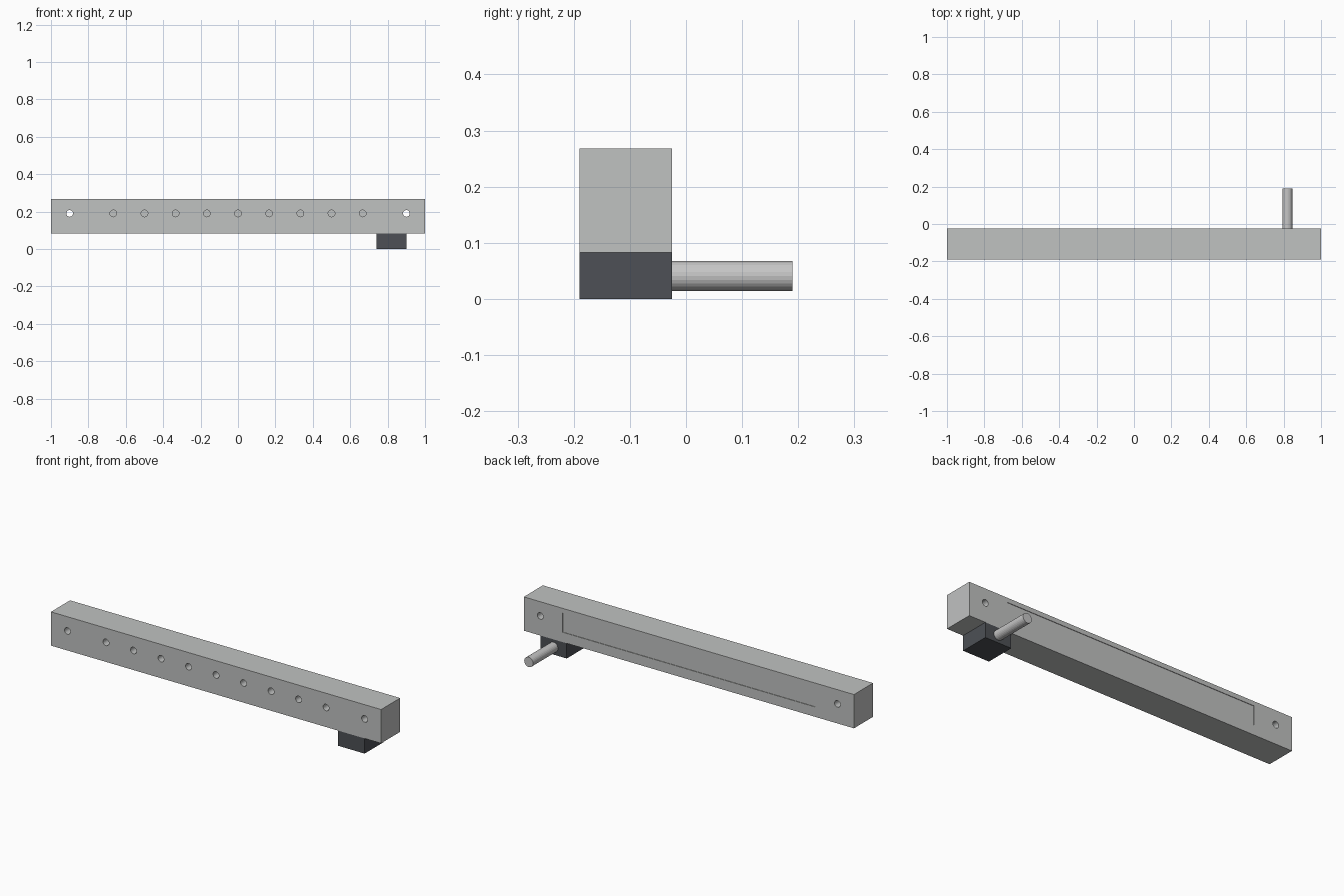
import bpy, bmesh, math
from mathutils import Matrix, Vector

cube = bpy.data.objects.get("Cube")
if cube:
    bpy.data.objects.remove(cube, do_unlink=True)


def material(name, rgb):
    m = bpy.data.materials.new(name)
    m.use_nodes = True
    m.diffuse_color = (*rgb, 1)
    m.node_tree.nodes["Principled BSDF"].inputs["Base Color"].default_value = (*rgb, 1)
    return m


def add_box(bm, lo, hi):
    lo, hi = Vector(lo), Vector(hi)
    mat = Matrix.Translation((lo + hi) / 2) @ Matrix.Diagonal((*(hi - lo), 1))
    bmesh.ops.create_cube(bm, size=1, matrix=mat)


def add_rod(bm, x, z, y0, y1, radius, sides=24):
    # cylinder running along y
    mat = Matrix.Translation((x, (y0 + y1) / 2, z)) @ Matrix.Rotation(math.pi / 2, 4, "X")
    bmesh.ops.create_cone(bm, cap_ends=True, segments=sides, radius1=radius,
                          radius2=radius, depth=y1 - y0, matrix=mat)


def finish(bm, name, mat):
    me = bpy.data.meshes.new(name)
    bm.to_mesh(me)
    bm.free()
    me.materials.append(mat)
    ob = bpy.data.objects.new(name, me)
    bpy.context.collection.objects.link(ob)
    return ob


body_grey = material("light grey", (0.53, 0.54, 0.535))
dark_grey = material("dark grey", (0.075, 0.081, 0.092))
rod_grey = material("rod grey", (0.56, 0.56, 0.56))

FRONT, BACK = -0.19, -0.025
BOTTOM, TOP = 0.083, 0.268
HOLE_Z, HOLE_R = 0.19, 0.018

# Long bar
bm = bmesh.new()
add_box(bm, (-1, FRONT, BOTTOM), (1, BACK, TOP))
bar = finish(bm, "bar", body_grey)

# Cutter: end through-holes, front blind holes, shallow rear panel
bm = bmesh.new()
for x in (-0.9, 0.9):
    add_rod(bm, x, HOLE_Z, FRONT - 0.05, BACK + 0.05, HOLE_R)
for i in range(-4, 5):
    add_rod(bm, i / 6, HOLE_Z, FRONT - 0.05, FRONT + 0.04, HOLE_R)
add_box(bm, (-0.765, BACK - 0.003, HOLE_Z - 0.053), (0.765, BACK + 0.05, HOLE_Z + 0.053))
cutter = finish(bm, "hole_cutter", body_grey)
cutter.hide_render = True

cut = bar.modifiers.new("holes", "BOOLEAN")
cut.operation = "DIFFERENCE"
cut.solver = "EXACT"
cut.object = cutter
bpy.context.view_layer.objects.active = bar
bpy.ops.object.modifier_apply(modifier=cut.name)
bpy.data.objects.remove(cutter, do_unlink=True)

# Dark connector block under the left end
bm = bmesh.new()
add_box(bm, (0.74, FRONT, 0), (0.9, BACK, BOTTOM))
finish(bm, "connector_block", dark_grey)

# Rod leaving the block to the rear
bm = bmesh.new()
add_rod(bm, 0.82, 0.041, BACK, 0.19, 0.027)
finish(bm, "rear_rod", rod_grey)
